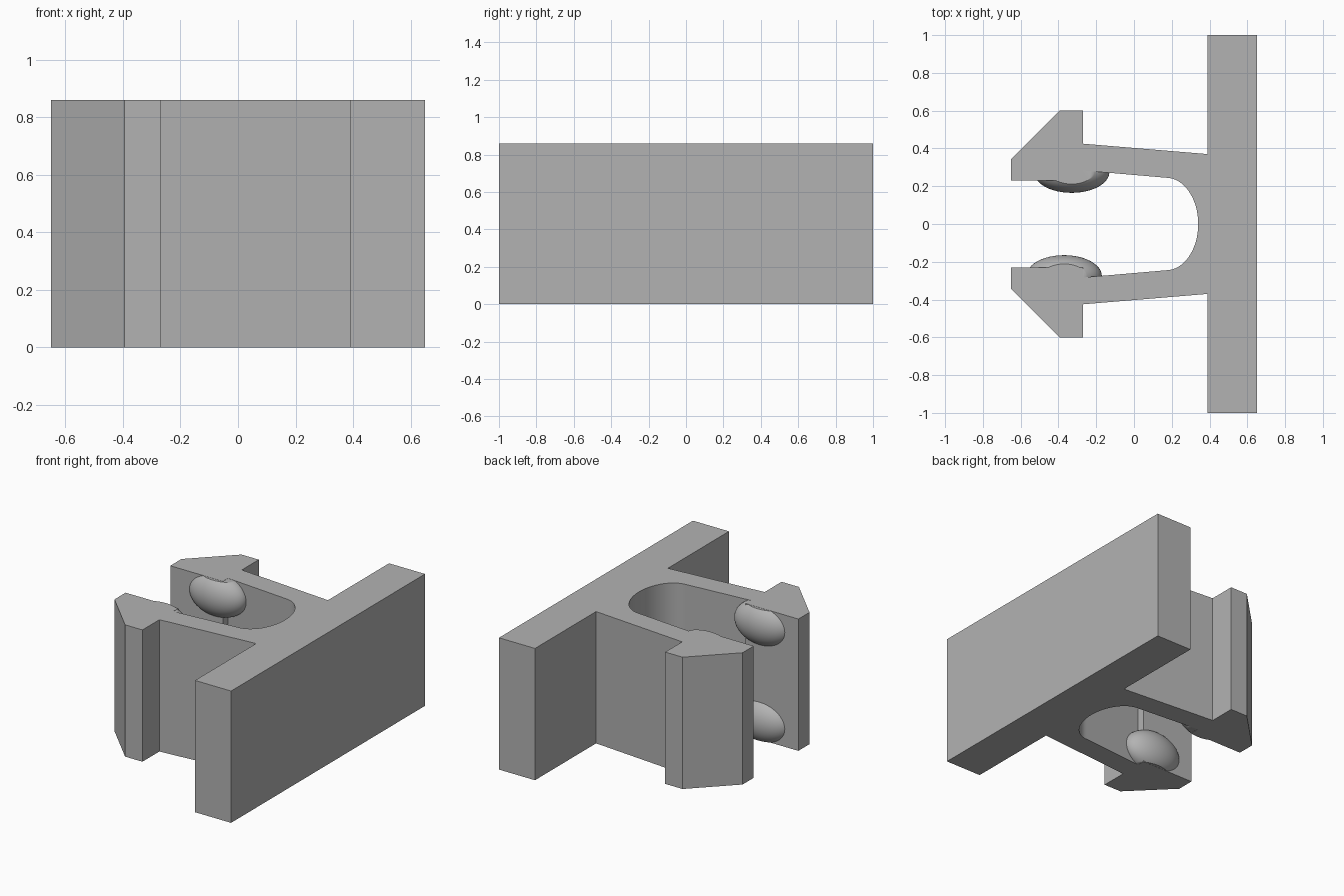
import bpy, bmesh, math

H = 0.86

cube = bpy.data.objects.get("Cube")
if cube:
    bpy.data.objects.remove(cube, do_unlink=True)

grey = bpy.data.materials.new("grey plastic")
grey.use_nodes = True
grey.diffuse_color = (0.45, 0.45, 0.45, 1)
grey.node_tree.nodes["Principled BSDF"].inputs["Base Color"].default_value = (0.45, 0.45, 0.45, 1)


def add_object(name, bm):
    bmesh.ops.recalc_face_normals(bm, faces=bm.faces)
    mesh = bpy.data.meshes.new(name)
    bm.to_mesh(mesh)
    bm.free()
    mesh.materials.append(grey)
    obj = bpy.data.objects.new(name, mesh)
    bpy.context.collection.objects.link(obj)
    bpy.ops.object.select_all(action="DESELECT")
    bpy.context.view_layer.objects.active = obj
    obj.select_set(True)
    bpy.ops.object.shade_smooth_by_angle(angle=math.radians(30))
    return obj


# Clip body: plate, two barbed arms and a rounded throat in one extruded profile
outer = [(0.65, 1.0), (0.39, 1.0), (0.39, 0.37), (-0.27, 0.425), (-0.27, 0.6),
         (-0.395, 0.6), (-0.65, 0.345), (-0.65, 0.23), (-0.27, 0.23), (-0.27, 0.283)]
throat = [(0.17 + 0.17 * math.sin(a), 0.245 * math.cos(a))
          for a in (math.pi * i / 32 for i in range(33))]
mirrored = [(x, -y) for x, y in reversed(outer)]
bm = bmesh.new()
face = bm.faces.new([bm.verts.new((x, y, 0)) for x, y in outer + throat + mirrored])
ext = bmesh.ops.extrude_face_region(bm, geom=[face])
top = [v for v in ext["geom"] if isinstance(v, bmesh.types.BMVert)]
bmesh.ops.translate(bm, verts=top, vec=(0, 0, H))
add_object("clip_body", bm)


# Grip bumps: ellipsoids on the inner jaw faces, trimmed flush with the ends
def grip_bump(name, x, y, z):
    bm = bmesh.new()
    bmesh.ops.create_uvsphere(bm, u_segments=48, v_segments=24, radius=1)
    bmesh.ops.scale(bm, verts=bm.verts, vec=(0.2, 0.11, 0.14))
    bmesh.ops.translate(bm, verts=bm.verts, vec=(x, y, z))
    for level, up in ((0.001, -1), (H - 0.001, 1)):
        cut = bmesh.ops.bisect_plane(bm, geom=bm.verts[:] + bm.edges[:] + bm.faces[:],
                                     plane_co=(0, 0, level), plane_no=(0, 0, up), clear_outer=True)
        rim = [e for e in cut["geom_cut"] if isinstance(e, bmesh.types.BMEdge)]
        if rim:
            bmesh.ops.contextual_create(bm, geom=rim)
    add_object(name, bm)


for side, x, y in (("back", -0.33, 0.275), ("front", -0.37, -0.275)):
    for level, z in (("lower", 0.115), ("upper", H - 0.115)):
        grip_bump(f"{side}_{level}_grip_bump", x, y, z)
